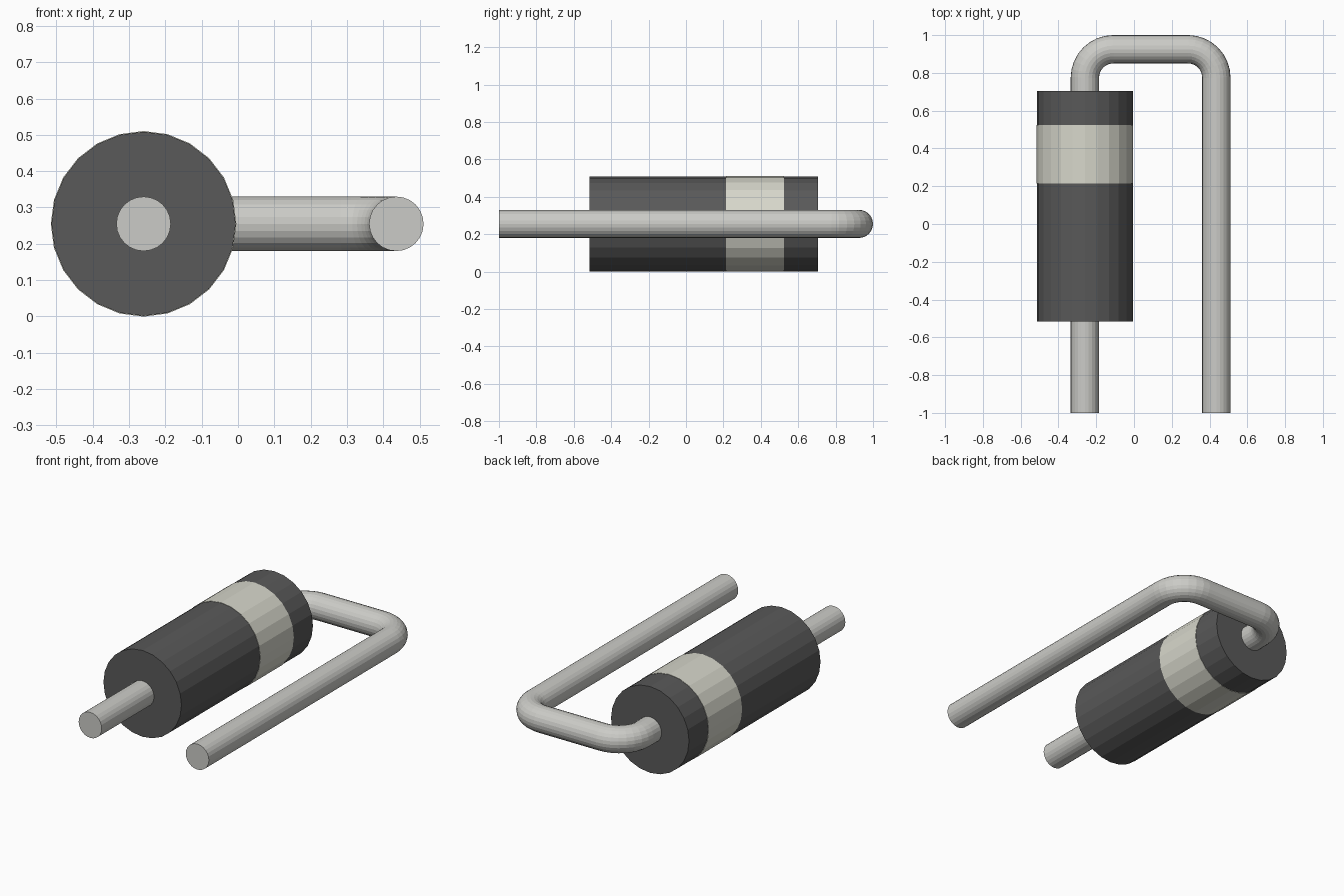
import bpy, math

if "Cube" in bpy.data.objects:
    bpy.data.objects.remove(bpy.data.objects["Cube"])

BX, LX, Z = -0.26, 0.436, 0.255   # body axis, return lead axis, axis height
R_WIRE, BEND, Y_TOP = 0.075, 0.15, 0.925


def material(name, color):
    m = bpy.data.materials.new(name)
    m.diffuse_color = (*color, 1)
    m.use_nodes = True
    m.node_tree.nodes["Principled BSDF"].inputs["Base Color"].default_value = m.diffuse_color
    return m


dark = material("dark_casing", (0.10, 0.10, 0.10))
cream = material("cream_band", (0.68, 0.68, 0.60))
metal = material("lead_metal", (0.60, 0.60, 0.57))


def barrel(name, radius, y0, y1, mat):
    bpy.ops.mesh.primitive_cylinder_add(
        vertices=24, radius=radius, depth=y1 - y0,
        location=(BX, (y0 + y1) / 2, Z), rotation=(math.pi / 2, 0, 0))
    o = bpy.context.object
    o.name = name
    o.data.materials.append(mat)


def wire(name, path):
    c = bpy.data.curves.new(name, 'CURVE')
    c.dimensions = '3D'
    c.bevel_depth = R_WIRE
    c.bevel_resolution = 10
    c.use_fill_caps = True
    s = c.splines.new('POLY')
    s.points.add(len(path) - 1)
    for p, (x, y) in zip(s.points, path):
        p.co = (x, y, Z, 1)
    o = bpy.data.objects.new(name, c)
    bpy.context.collection.objects.link(o)
    c.materials.append(metal)
    bpy.ops.object.select_all(action='DESELECT')
    o.select_set(True)
    bpy.context.view_layer.objects.active = o
    bpy.ops.object.convert(target='MESH')
    bpy.ops.object.shade_flat()


def corner(cx, a0, a1, steps=8):
    cy = Y_TOP - BEND
    angles = [math.radians(a0 + (a1 - a0) * i / steps) for i in range(steps + 1)]
    return [(cx + BEND * math.cos(a), cy + BEND * math.sin(a)) for a in angles]


# Casing with a slightly raised polarity band
barrel("casing", 0.2535, -0.515, 0.705, dark)
barrel("polarity_band", 0.2555, 0.215, 0.525, cream)

# Short straight lead, and the long lead bent back beside the casing
wire("straight_lead", [(BX, -1), (BX, -0.45)])
wire("bent_lead", [(BX, 0.65)] + corner(BX + BEND, 180, 90)
     + corner(LX - BEND, 90, 0) + [(LX, -1)])
